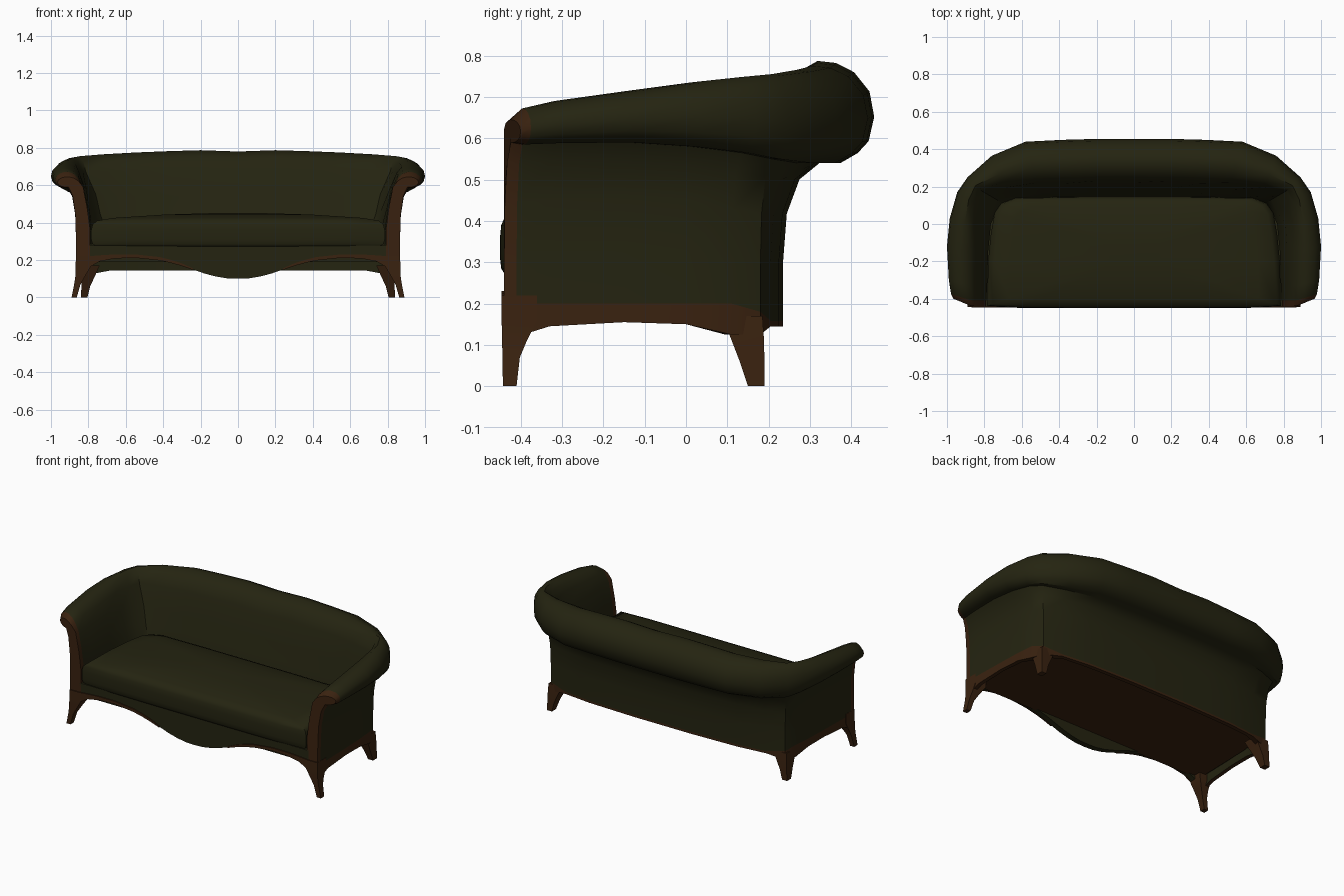
import bpy, bmesh

cube = bpy.data.objects.get("Cube")
if cube:
    bpy.data.objects.remove(cube, do_unlink=True)


def material(name, rgb):
    mat = bpy.data.materials.new(name)
    mat.use_nodes = True
    mat.diffuse_color = (*rgb, 1)
    mat.node_tree.nodes["Principled BSDF"].inputs["Base Color"].default_value = (*rgb, 1)
    return mat


FABRIC, WOOD = 0, 1
MATERIALS = [material("dark olive fabric", (.018, .0175, .0055)),
             material("dark brown wood", (.042, .016, .005))]


def loft(name, rings, paint=None, default=FABRIC, angle=40):
    """Skin closed rings of equal size; paint(ring, side, face) picks a material."""
    bm = bmesh.new()
    verts = [[bm.verts.new(p) for p in ring] for ring in rings]
    n = len(rings[0])
    made = []
    for r in range(len(rings) - 1):
        for s in range(n):
            t = (s + 1) % n
            face = bm.faces.new((verts[r][s], verts[r][t], verts[r + 1][t], verts[r + 1][s]))
            made.append((r, s, face))
    made.append((-1, -1, bm.faces.new(verts[0])))
    made.append((len(rings), -1, bm.faces.new(verts[-1])))
    for r, s, face in made:
        face.material_index = paint(r, s) if paint else default
    bmesh.ops.recalc_face_normals(bm, faces=bm.faces)
    mesh = bpy.data.meshes.new(name)
    bm.to_mesh(mesh)
    bm.free()
    obj = bpy.data.objects.new(name, mesh)
    bpy.context.collection.objects.link(obj)
    for mat in MATERIALS:
        mesh.materials.append(mat)
    bpy.ops.object.select_all(action='DESELECT')
    obj.select_set(True)
    bpy.context.view_layer.objects.active = obj
    bpy.ops.object.shade_smooth_by_angle(angle=angle * 3.14159 / 180)
    return obj


def mirror_outline(half):
    return half + [(-x, y) for x, y in reversed(half) if x > 0]


# Arm and back shell stations, front to middle of the back:
# base x y, roll tip x y, inner x y, roll bottom, roll top, lower edge
stations = [
    (.866, -.44, .965, -.40, .79, -.44, .59, .645, .12),
    (.866, -.41, .978, -.375, .79, -.41, .585, .672, .12),
    (.865, -.33, .99, -.30, .785, -.33, .588, .69, .145),
    (.86, -.15, 1, -.12, .78, -.15, .59, .715, .155),
    (.855, 0, .985, .03, .765, 0, .58, .735, .15),
    (.845, .11, .945, .17, .74, .06, .565, .748, .125),
    (.82, .18, .89, .25, .70, .11, .55, .755, .125),
    (.70, .205, .76, .365, .62, .135, .54, .765, .145),
    (.52, .225, .58, .44, .48, .14, .54, .775, .145),
    (.36, .23, .38, .45, .34, .145, .54, .782, .145),
    (.2, .235, .2, .455, .2, .145, .54, .787, .145),
    (0, .235, 0, .455, 0, .145, .54, .78, .145),
]
# Section: outward reach and height, first below the roll, then around it
outer_wall = [(0, .4), (.04, .69), (.18, .9)]
roll = [(.4, 0), (.63, 0), (.82, .1), (.94, .22), (1, .46), (.95, .7), (.78, .89),
        (.58, .98), (.38, 1), (.1, .86), (-.15, .6), (-.5, 0)]
inner_wall = [(-.8, .75), (-1, .5), (-1, .2)]


def shell_ring(index):
    bx, by, tx, ty, ix, iy, low, top, bottom = stations[index]
    rail = .2 if by < .15 else .18 if by < .2 else .158
    section = [(0, bottom), (0, rail)]
    section += [(f, bottom + t * (low - bottom)) for f, t in outer_wall]
    section += [(f, low + t * (top - low)) for f, t in roll]
    section += [(f, bottom + t * (low - bottom)) for f, t in inner_wall]
    section += [(-.3, .2), (-.3, bottom)]
    ring = []
    for k, (f, z) in enumerate(section):
        # Shallow tufting on the inside of the back
        if index > 3 and k in (15, 16, 17) and (index + k) % 2:
            f += .1
        ex, ey = (tx, ty) if f > 0 else (ix, iy)
        ring.append((bx + (ex - bx) * abs(f), by + (ey - by) * abs(f), z))
    return ring


half = [shell_ring(i) for i in range(len(stations))]
rings = half + [[(-x, y, z) for x, y, z in ring] for ring in reversed(half[:-1])]
last = len(rings) - 2
loft("arm_and_back_shell", rings,
     lambda r, s: WOOD if r <= 0 or r >= last or s in (0, 21) else FABRIC)

# Seat deck with a wooden underside
deck = mirror_outline([(.83, -.42), (.82, 0), (.8, .1), (.74, .16), (.6, .19), (0, .2)])
loft("seat_deck", [[(x, y, z) for x, y in deck] for z in (.19, .285)],
     lambda r, s: WOOD if r == -1 else FABRIC)

# Domed seat cushion from shrinking rings
plan = mirror_outline([(.3, -.45), (.6, -.449), (.785, -.44), (.78, -.2), (.765, -.05), (.745, .06),
                       (.71, .11), (.64, .14), (.3, .145), (0, .145)])
profile = [(.96, .27), (.99, .285), (1, .31), (1, .36), (.99, .39), (.96, .41),
           (.85, .425), (.5, .443), (.2, .45)]
loft("seat_cushion", [[(x * s, -.15 + (y + .15) * s, z) for x, y in plan] for s, z in profile],
     angle=60)

# Serpentine front apron: x, lower edge, height of the wooden trim
apron_half = [(0, .1, 0), (.06, .102, 0), (.12, .112, 0), (.18, .128, 0), (.24, .149, .006),
              (.3, .17, .012), (.36, .187, .014), (.42, .2, .016), (.55, .214, .016),
              (.66, .21, .02), (.74, .195, .03), (.8, .16, .06)]
apron = [(-x, z, h) for x, z, h in reversed(apron_half[1:])] + apron_half
loft("front_apron", [[(x, -.44, z), (x, -.44, .278), (x, -.405, .278), (x, -.405, z)]
                     for x, z, h in apron])

for side, label in ((1, "left"), (-1, "right")):
    # Trim along the lower edge of the apron
    loft(label + "_apron_trim",
         [[(side * x, -.446, z - .002), (side * x, -.446, z + h),
           (side * x, -.438, z + h), (side * x, -.438, z - .002)]
          for x, z, h in apron_half[4:]], default=WOOD)
    # Splayed legs: height, x range, y range
    legs = {
        "front": [(0, .862, .89, -.443, -.41), (.07, .842, .876, -.444, -.402),
                  (.11, .82, .87, -.445, -.385), (.16, .79, .868, -.446, -.36),
                  (.22, .785, .867, -.446, -.36)],
        "rear": [(0, .805, .84, .15, .19), (.06, .79, .837, .13, .19),
                 (.125, .76, .835, .105, .188), (.17, .74, .832, .09, .185)],
    }
    for place, levels in legs.items():
        loft(label + "_" + place + "_leg",
             [[(side * a, c, z), (side * b, c, z), (side * b, d, z), (side * a, d, z)]
              for z, a, b, c, d in levels], default=WOOD)
